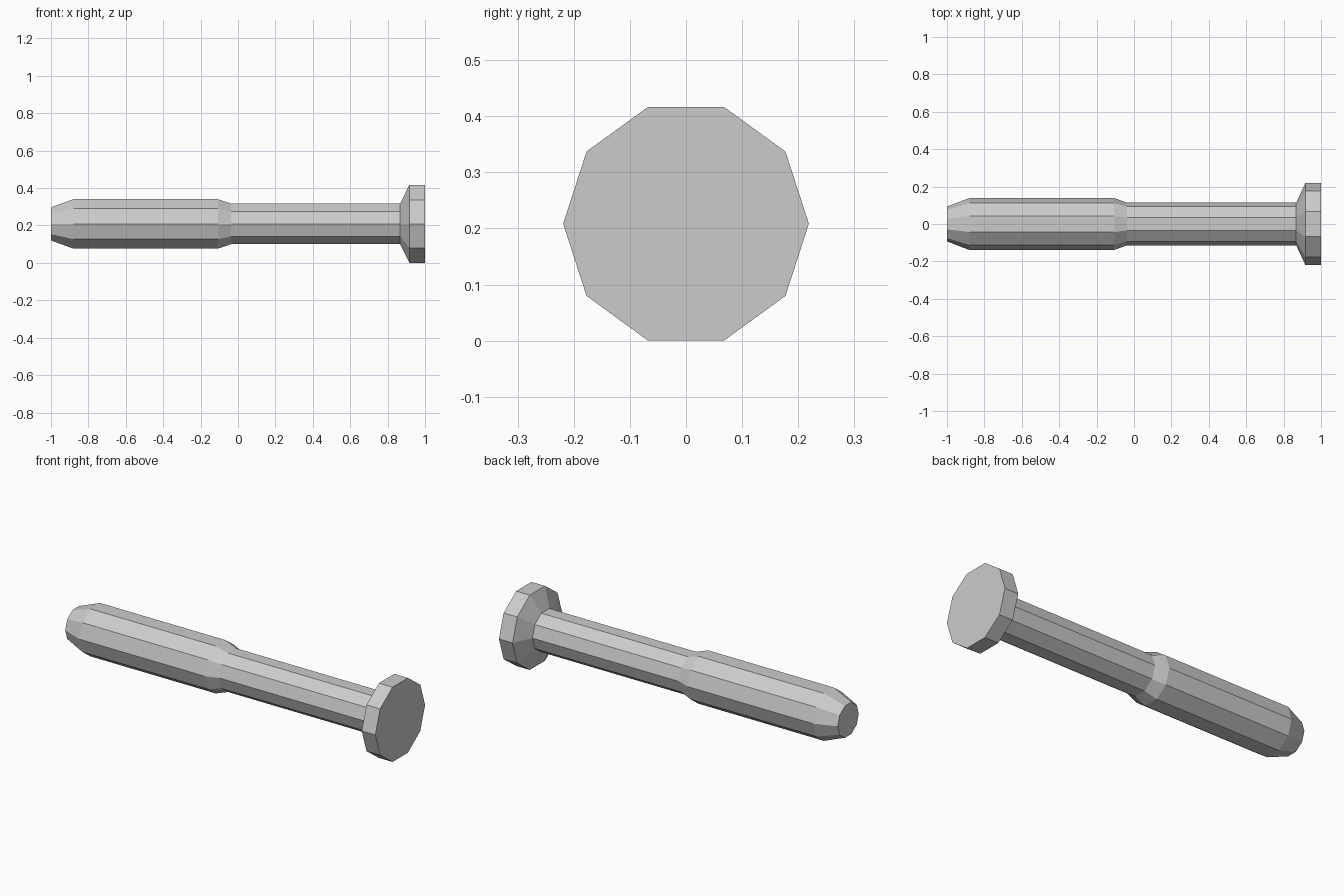
import bpy, bmesh
from math import cos, sin, tau

if "Cube" in bpy.data.objects:
    bpy.data.objects.remove(bpy.data.objects["Cube"])

SIDES = 10
AXIS_Z = 0.2085


def turned_part(name, profile, cap_start=False, cap_end=False):
    """Ten-sided solid of revolution along x; profile is (x, radius) pairs."""
    bm = bmesh.new()
    rings = []
    for x, r in profile:
        rings.append([bm.verts.new((x, r * cos(tau * i / SIDES),
                                    AXIS_Z + r * sin(tau * i / SIDES)))
                      for i in range(SIDES)])
    for a, b in zip(rings, rings[1:]):
        for i in range(SIDES):
            j = (i + 1) % SIDES
            bm.faces.new((a[i], a[j], b[j], b[i]))
    if cap_start:
        bm.faces.new(rings[0][::-1])
    if cap_end:
        bm.faces.new(rings[-1])
    # Every ring runs the same way round, so flip all faces to point outward
    for f in bm.faces:
        f.normal_update()
        c = f.calc_center_median()
        mid = (profile[0][0] + profile[-1][0]) / 2
        out = f.normal.y * c.y + f.normal.z * (c.z - AXIS_Z)
        if abs(f.normal.x) > 0.999:
            out = f.normal.x * (c.x - mid)
        if out < 0:
            f.normal_flip()
    mesh = bpy.data.meshes.new(name)
    bm.to_mesh(mesh)
    bm.free()
    obj = bpy.data.objects.new(name, mesh)
    bpy.context.collection.objects.link(obj)
    return obj


# Thick grip with a tapered tip and a shoulder down to the shaft
turned_part("grip", [(-1, 0.093), (-0.88, 0.139), (-0.107, 0.139),
                     (-0.037, 0.114)], cap_start=True)

# Slim shaft
turned_part("shaft", [(-0.037, 0.114), (0.867, 0.114)])

# Flared flat head
turned_part("head", [(0.867, 0.114), (0.916, 0.219), (1, 0.219)],
            cap_end=True)
